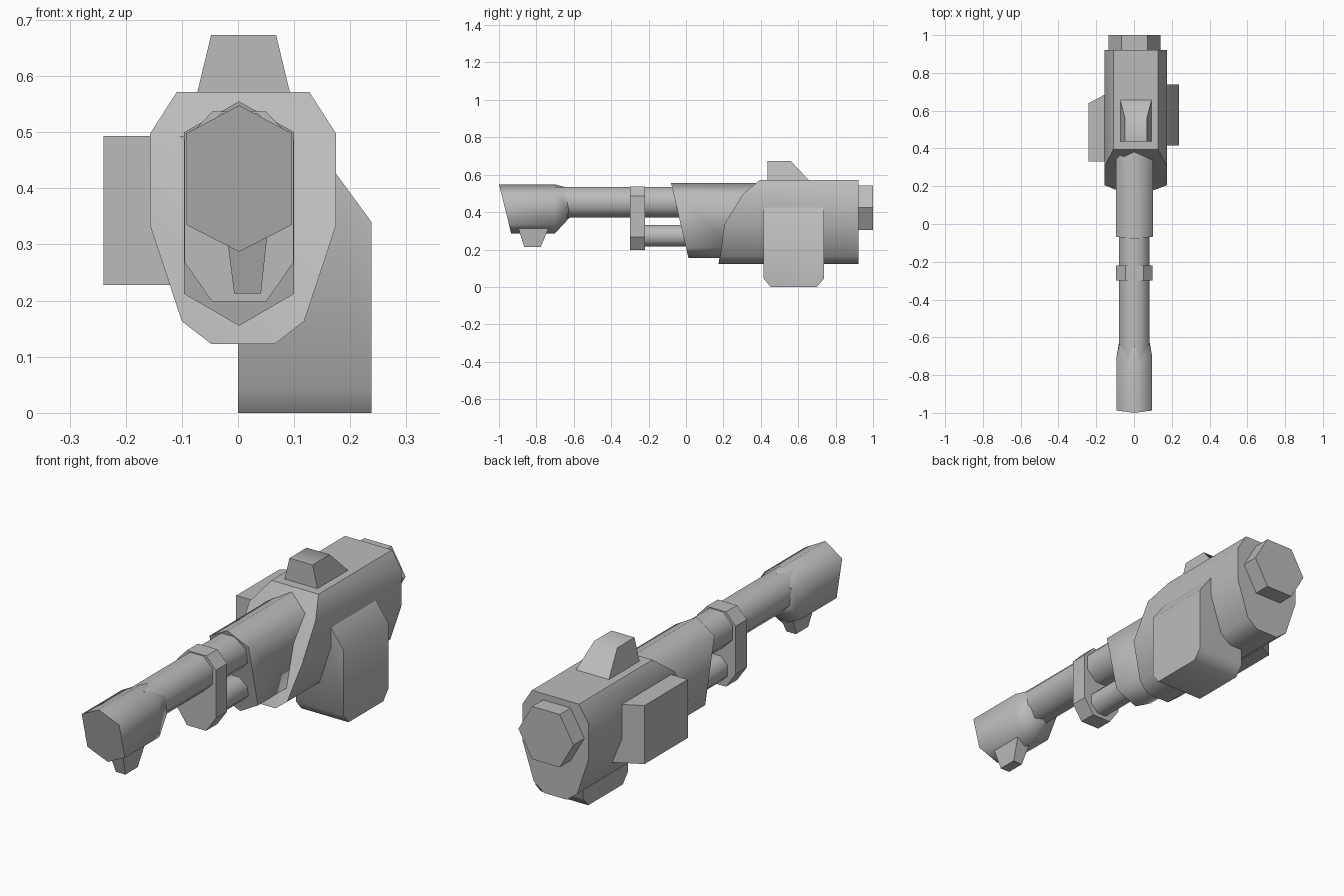
import bpy, bmesh, math

cube = bpy.data.objects.get("Cube")
if cube:
    bpy.data.objects.remove(cube, do_unlink=True)

metal = bpy.data.materials.new("plain_grey")
metal.use_nodes = True
GREY = (0.5, 0.5, 0.5, 1)
metal.diffuse_color = GREY
metal.node_tree.nodes["Principled BSDF"].inputs["Base Color"].default_value = GREY

MID = 0.002  # centre line of the barrel


def loft(name, rings, strip_front=False, angle=50):
    """Bridge matching rings of points and close both ends."""
    bm = bmesh.new()
    loops = [[bm.verts.new(p) for p in ring] for ring in rings]
    n = len(loops[0])
    for a, b in zip(loops, loops[1:]):
        for i in range(n):
            j = (i + 1) % n
            bm.faces.new((a[i], a[j], b[j], b[i]))
    front = loops[0]
    if strip_front:  # level strips across a curved, symmetric end
        for k in range(n // 2 - 1):
            bm.faces.new((front[-k], front[k + 1], front[k + 2], front[-k - 1]))
    else:
        bm.faces.new(front)
    bm.faces.new(loops[-1])
    bmesh.ops.recalc_face_normals(bm, faces=bm.faces)
    mesh = bpy.data.meshes.new(name)
    bm.to_mesh(mesh)
    bm.free()
    mesh.materials.append(metal)
    mesh.shade_smooth()
    mesh.set_sharp_from_angle(angle=math.radians(angle))
    obj = bpy.data.objects.new(name, mesh)
    bpy.context.collection.objects.link(obj)
    return obj


def ring(outline, y):
    """Place an x-z outline at depth y, which may depend on height."""
    return [(x, y(z) if callable(y) else y, z) for x, z in outline]


def slope(z0, y0, z1, y1):
    return lambda z: y0 + (z - z0) * (y1 - y0) / (z1 - z0)


def polygon(sides, radius, z, turn=0):
    return [(MID + radius * math.cos(turn + math.tau * i / sides),
             z + radius * math.sin(turn + math.tau * i / sides)) for i in range(sides)]


def mirrored(half, centre):
    """Right half outline, top to bottom, reflected about the centre."""
    left = [(-w, z) for w, z in reversed(half) if w]
    return [(centre + w, z) for w, z in half + left]


def rect(x0, x1, y0, y1, z):
    return [(x0, y0, z), (x1, y0, z), (x1, y1, z), (x0, y1, z)]


# Main body with a raked, curved front
body = mirrored([(0.118, 0.572), (0.166, 0.497), (0.166, 0.335),
                 (0.109, 0.163), (0.057, 0.123)], 0.009)
rake = {0.572: 0.395, 0.497: 0.305, 0.335: 0.206, 0.163: 0.183, 0.123: 0.174}
loft("body", [ring(body, rake.get), ring(body, 0.922)], strip_front=True)

# Hexagonal cap on the back
cap = polygon(6, 0.138, 0.424)
loft("rear_cap", [ring(cap, 0.9), ring(cap, 1.0)])

# Foregrip with a slanted front
grip = mirrored([(0, 0.555), (0.098, 0.5), (0.098, 0.212), (0, 0.155)], MID)
loft("foregrip", [ring(grip, slope(0.555, -0.08, 0.155, 0.013)),
                  ring(grip, slope(0.555, 0.45, 0.155, 0.22))], angle=65)

# Barrel and the tube under it
for name, radius, z, y0, y1 in (("barrel", 0.081, 0.452, -0.72, 0.1),
                                ("lower_tube", 0.057, 0.273, -0.26, 0.1)):
    tube = polygon(8, radius / math.cos(math.pi / 8), z, math.pi / 8)
    loft(name, [ring(tube, y0), ring(tube, y1)])

# Clamp joining barrel and tube
clamp = mirrored([(0.048, 0.537), (0.097, 0.485), (0.097, 0.268), (0.048, 0.198)], MID)
loft("barrel_clamp", [ring(clamp, -0.3), ring(clamp, -0.22)], angle=30)

# Muzzle: slanted front, tapered back
muzzle = mirrored([(0, 0.548), (0.094, 0.498), (0.094, 0.335), (0, 0.287)], MID)
neck = mirrored([(0, 0.535), (0.081, 0.49), (0.081, 0.41), (0, 0.373)], MID)
loft("muzzle", [ring(muzzle, slope(0.548, -1.0, 0.287, -0.935)),
                ring(muzzle, -0.7), ring(neck, slope(0.535, -0.65, 0.373, -0.62))], angle=65)

# Stud under the muzzle
loft("muzzle_stud", [rect(-0.007, 0.041, -0.865, -0.777, 0.213),
                     rect(-0.021, 0.053, -0.9, -0.73, 0.325)])

# Sight on top
loft("top_sight", [rect(-0.074, 0.094, 0.437, 0.662, 0.565),
                   rect(-0.048, 0.068, 0.437, 0.56, 0.673)])

# Side magazine, chamfered along its lower edges, sloping on top
side = [(0.415, 0.42), (0.415, 0.045), (0.452, 0), (0.7, 0), (0.738, 0.045), (0.738, 0.42)]
inner = [(0, y, 0.43 if z > 0.4 else z) for y, z in side]
middle = [(0.172, y, z) for _, y, z in inner]
outer = [(0.238, y, 0.34 if z > 0.4 else z) for _, y, z in inner]
loft("side_magazine", [inner, middle, outer])

# Side box with a swept back edge
low = [(-0.24, 0.33), (-0.05, 0.33), (-0.05, 0.74), (-0.24, 0.64)]
loft("side_box", [[(x, y, z) for x, y in low] for z in (0.228, 0.493)])
